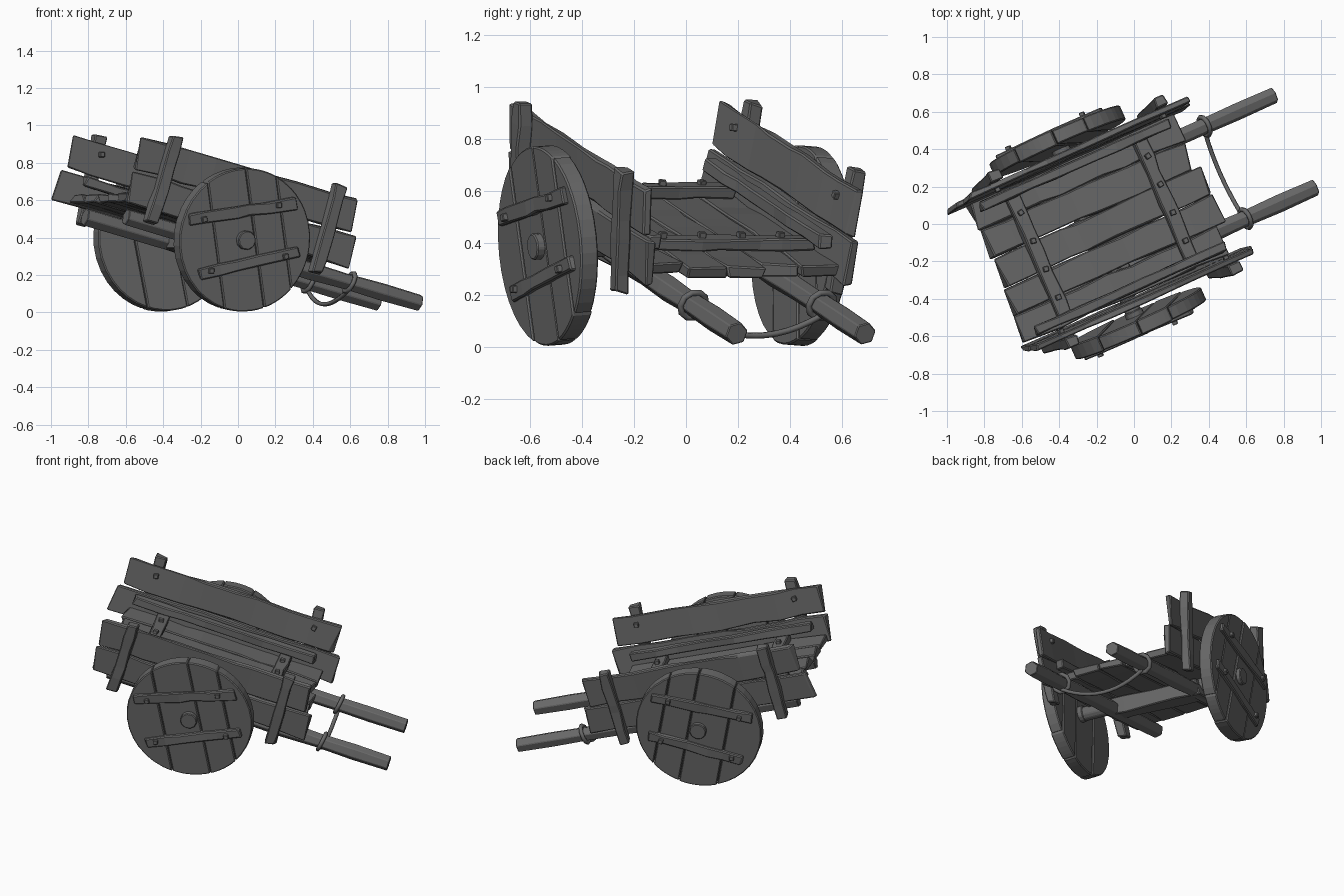
import bpy, bmesh, math, random
from mathutils import Matrix

random.seed(4)
if "Cube" in bpy.data.objects:
    bpy.data.objects.remove(bpy.data.objects["Cube"], do_unlink=True)

wood = bpy.data.materials.new("dark grey wood")
wood.use_nodes = True
COLOUR = (0.14, 0.14, 0.14, 1)
wood.diffuse_color = COLOUR
wood.node_tree.nodes["Principled BSDF"].inputs["Base Color"].default_value = COLOUR


def rot(deg, axis):
    return Matrix.Rotation(math.radians(deg), 4, axis)


def move(x, y, z):
    return Matrix.Translation((x, y, z))


# Cart frame: x toward the handles, y to the left, origin on the axle, nose down
CART = move(-0.2, -0.03, 0.39) @ rot(24, 'Z') @ rot(15, 'Y')


def finish(name, bm, matrix, bevel):
    bmesh.ops.recalc_face_normals(bm, faces=bm.faces)
    mesh = bpy.data.meshes.new(name)
    bm.to_mesh(mesh)
    bm.free()
    mesh.materials.append(wood)
    ob = bpy.data.objects.new(name, mesh)
    bpy.context.collection.objects.link(ob)
    ob.matrix_world = CART @ matrix
    mod = ob.modifiers.new("worn edges", 'BEVEL')
    mod.width, mod.segments, mod.limit_method = bevel, 1, 'ANGLE'


def loft(name, sections, matrix, bevel):
    """Skin a list of equal-sized point rings and cap both ends."""
    bm = bmesh.new()
    rings = [[bm.verts.new(p) for p in ring] for ring in sections]
    n = len(rings[0])
    for a, b in zip(rings, rings[1:]):
        for i in range(n):
            bm.faces.new((a[i], a[(i + 1) % n], b[(i + 1) % n], b[i]))
    bm.faces.new(rings[0])
    bm.faces.new(rings[-1])
    finish(name, bm, matrix, bevel)


def plank(name, x0, x1, wide, tall, matrix, segs=6, wear=0.008):
    """Hand-hewn timber along local x with wavering edges and uneven ends."""
    sections = []
    for k in range(segs + 1):
        end = k in (0, segs)
        t = k / segs + (0 if end else random.uniform(-0.3, 0.3) / segs)
        ring = []
        for sy, sz in ((-1, -1), (1, -1), (1, 1), (-1, 1)):
            dx = random.uniform(-1, 1) * wear * 1.5 if end else 0
            dy = random.uniform(-1, 0.5) * min(wear, wide * 0.12)
            dz = random.uniform(-1, 0.5) * min(wear, tall * 0.12)
            ring.append((x0 + (x1 - x0) * t + dx, sy * (wide / 2 + dy), sz * (tall / 2 + dz)))
        sections.append(ring)
    loft(name, sections, matrix, 0.006)


def rod(name, radius, length, sides, matrix, bevel=0.005):
    """Faceted cylinder along local y."""
    bm = bmesh.new()
    bmesh.ops.create_cone(bm, cap_ends=True, segments=sides, radius1=radius, radius2=radius,
                          depth=length, matrix=rot(90, 'X'))
    finish(name, bm, matrix, bevel)


def bolt(name, matrix):
    """Square bolt head standing along local y."""
    rod(name, 0.02, 0.03, 4, matrix @ rot(45 + random.uniform(-15, 15), 'Y'), 0.003)


def rope(name, points, radius, matrix, closed=False):
    curve = bpy.data.curves.new(name, 'CURVE')
    curve.dimensions = '3D'
    curve.bevel_depth, curve.bevel_resolution = radius, 1
    curve.use_fill_caps = True
    spline = curve.splines.new('POLY')
    spline.points.add(len(points) - 1)
    for sp, p in zip(spline.points, points):
        sp.co = (*p, 1)
    spline.use_cyclic_u = closed
    curve.materials.append(wood)
    ob = bpy.data.objects.new(name, curve)
    bpy.context.collection.objects.link(ob)
    ob.matrix_world = CART @ matrix


# Floor boards
for i in range(5):
    plank(f"floor_board_{i + 1}", -0.62 + random.uniform(-0.02, 0.02),
          0.61 + random.uniform(-0.03, 0.03), 0.162, 0.05,
          move(0, (i - 2) * 0.162, 0.065) @ rot(random.uniform(-0.6, 0.6), 'Z'), 7, 0.012)

# Battens across the floor, with bolts
for where, x in (("rear", -0.385), ("front", 0.385)):
    plank(f"{where}_batten", -0.38, 0.38, 0.08, 0.05, move(x, 0, 0.115) @ rot(90, 'Z'))
    for i in range(4):
        bolt(f"{where}_batten_bolt_{i + 1}",
             move(x, (i - 1.5) * 0.165, 0.143) @ rot(90, 'X'))

# Cross beam and axle
plank("cross_beam", -0.31, 0.31, 0.16, 0.1, move(0, 0, -0.02) @ rot(90, 'Z'), 4)
rod("axle", 0.045, 1.02, 10, move(0, -0.015, 0))

# Wheel outline strips: boundaries between the four boards
RADIUS, THICK = 0.384, 0.08
SEAMS = (-0.384, -0.17, 0.06, 0.23, 0.384)


def wheel_board(name, x0, x1, matrix):
    a0, a1 = math.acos(x0 / RADIUS), math.acos(x1 / RADIUS)
    steps = 6
    arc = [a0 + (a1 - a0) * k / steps for k in range(steps + 1)]
    arc = [a + (random.uniform(-0.03, 0.03) if 0 < k < steps else 0) for k, a in enumerate(arc)]
    top = [(RADIUS * math.cos(a), RADIUS * math.sin(a)) for a in arc]
    outline = top + [(x, -z) for x, z in reversed(top)]
    half = THICK / 2 + random.uniform(-0.004, 0.004)
    loft(name, [[(x, y, z) for x, z in outline] for y in (-half, half)], matrix, 0.006)


for side, s, wheel_y, wall_y, lean in (("left", 1, 0.515, 0.405, 5), ("right", -1, 0.545, 0.42, 4)):
    # Wheel, leaning slightly outward at the top
    hub = move(0, s * wheel_y, 0) @ rot(-15, 'Y') @ rot(-s * 4, 'X') @ rot(-10, 'Y')
    for i, (x0, x1) in enumerate(zip(SEAMS, SEAMS[1:])):
        wheel_board(f"{side}_wheel_board_{i + 1}", x0 + 0.0015, x1 - 0.0015, hub)
    rod(f"{side}_hub", 0.052, 0.14, 10, hub)
    for i, (z, half) in enumerate(((0.155, 0.315), (-0.125, 0.295))):
        plank(f"{side}_wheel_strap_{i + 1}", -half, half, 0.035, 0.065,
              hub @ move(0, s * 0.043, z) @ rot(2 - 4 * i, 'Y'), 5)
        for x in (-0.23, 0.21):
            bolt(f"{side}_wheel_bolt_{i + 1}", hub @ move(x, s * 0.063, z))

    # Side wall: two boards leaning outward, held by two posts
    wall = move(0, s * wall_y, 0) @ rot(-s * lean, 'X')
    plank(f"{side}_lower_wall", -0.69 - 0.025 * s, 0.69, 0.035, 0.175,
          wall @ move(0, 0, 0.115), 8, 0.012)
    plank(f"{side}_upper_wall", -0.67, 0.645, 0.035, 0.185, wall @ move(0, 0, 0.303), 8, 0.012)
    for where, x in (("rear", -0.5), ("front", 0.5)):
        plank(f"{side}_{where}_post", -0.045, 0.44, 0.06, 0.07,
              wall @ move(x, s * 0.043, 0) @ rot(-90, 'Y') @ rot(random.uniform(-2, 2), 'Y'), 5)
        bolt(f"{side}_{where}_post_bolt", wall @ move(x, -s * 0.022, 0.335))

    # Rail along the inside of the wall, resting on the battens
    plank(f"{side}_inner_rail", -0.58, 0.56, 0.055, 0.055, move(0, s * 0.362, 0.165), 7)

    # Handle shaft: six-sided pole running the length of the cart
    sections = []
    for k in range(9):
        x = -0.57 + 1.78 * k / 8
        r = 0.048 + random.uniform(-0.004, 0.004)
        sections.append([(x, r * math.cos(a), r * math.sin(a))
                         for a in (math.radians(60 * j + 15) for j in range(6))])
    handle = move(0, s * 0.27, -0.027)
    loft(f"{side}_handle", sections, handle, 0.004)

    # Rope loop around the handle
    ring = [(0.01 * math.sin(a), 0.054 * math.cos(a), 0.054 * math.sin(a))
            for a in (math.tau * j / 10 for j in range(10))]
    rope(f"{side}_rope_loop", ring, 0.013, handle @ move(0.785, 0, 0), True)

# Slack rope between the handles
sag = [(0.79, 0.27 * t, -0.147 + 0.08 * t * t) for t in (k / 6 - 1 for k in range(13))]
rope("slack_rope", sag, 0.012, Matrix())
